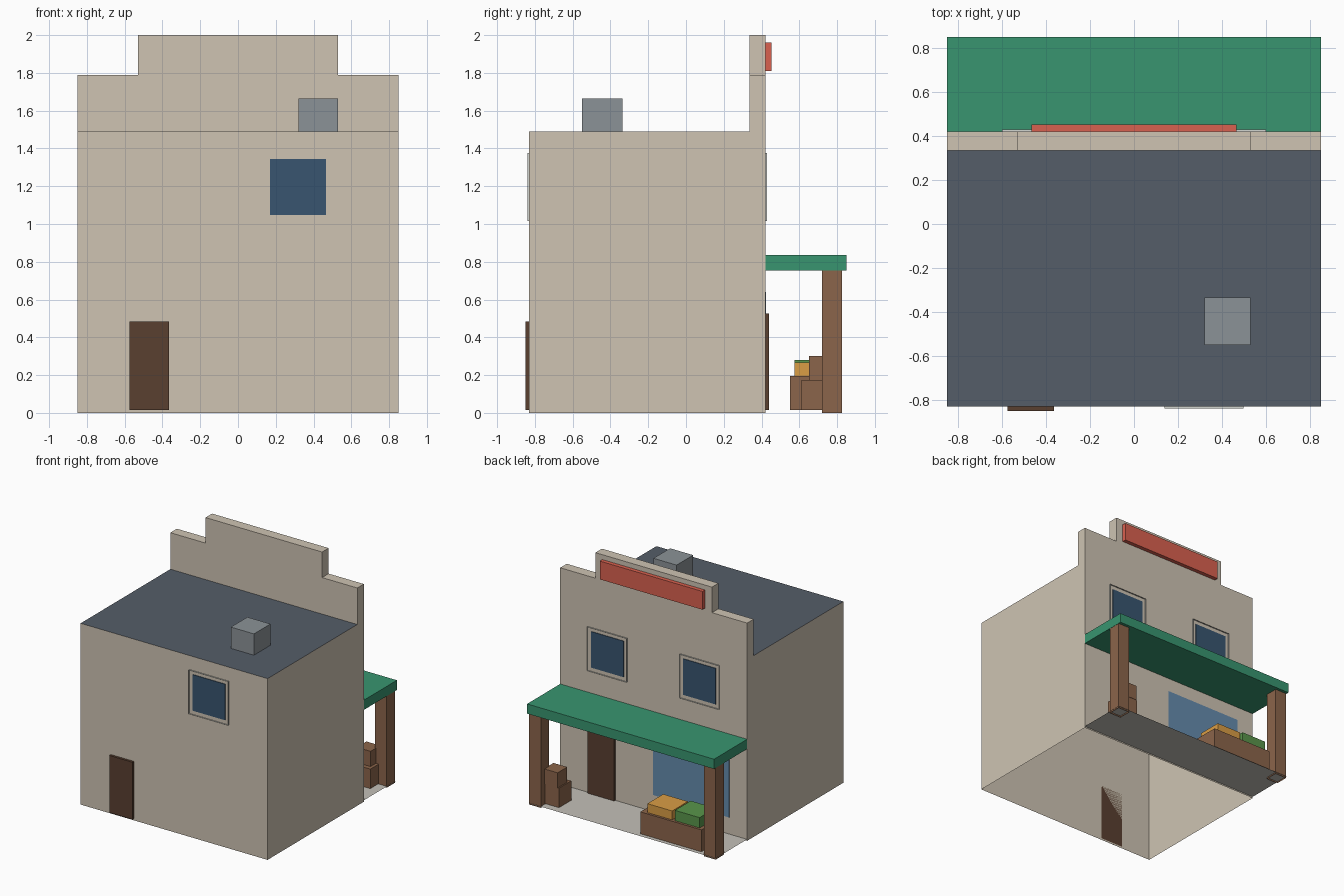
import bpy, bmesh

if "Cube" in bpy.data.objects:
    bpy.data.objects.remove(bpy.data.objects["Cube"])


def material(name, rgb):
    m = bpy.data.materials.new(name)
    m.diffuse_color = (*rgb, 1)
    m.use_nodes = True
    m.node_tree.nodes["Principled BSDF"].inputs["Base Color"].default_value = m.diffuse_color
    return m


WALL = material("plaster", (0.62, 0.55, 0.45))
ROOF = material("slate", (0.09, 0.11, 0.14))
GREEN = material("awning_green", (0.04, 0.30, 0.16))
WOOD = material("wood", (0.26, 0.13, 0.07))
DOOR = material("dark_wood", (0.10, 0.05, 0.03))
RED = material("sign_red", (0.70, 0.12, 0.08))
GLASS = material("glass", (0.04, 0.09, 0.16))
SHOP = material("shop_glass", (0.13, 0.26, 0.42))
TRIM = material("trim", (0.65, 0.67, 0.64))
METAL = material("metal", (0.26, 0.29, 0.31))
FLOOR = material("concrete", (0.55, 0.53, 0.48))
ORANGE = material("orange_produce", (0.70, 0.34, 0.06))
LEAF = material("green_produce", (0.10, 0.30, 0.07))


def finish(bm, name, mat):
    me = bpy.data.meshes.new(name)
    bm.to_mesh(me)
    bm.free()
    me.materials.append(mat)
    ob = bpy.data.objects.new(name, me)
    bpy.context.collection.objects.link(ob)
    return ob


def box(name, x, y, z, mat, open_bottom=False, open_top=False):
    """Box from min/max ranges, optionally without its bottom or top face."""
    bm = bmesh.new()
    bmesh.ops.create_cube(bm, size=1)
    for v in bm.verts:
        v.co = [r[0] if c < 0 else r[1] for c, r in zip(v.co, (x, y, z))]
    bm.normal_update()
    drop = [f for f in bm.faces if (open_bottom and f.normal.z < -0.5)
            or (open_top and f.normal.z > 0.5)]
    bmesh.ops.delete(bm, geom=drop, context='FACES')
    return finish(bm, name, mat)


def sheet(name, x, y, z, mat):
    bm = bmesh.new()
    bm.faces.new([bm.verts.new((px, py, z)) for px, py in
                  ((x[0], y[0]), (x[1], y[0]), (x[1], y[1]), (x[0], y[1]))])
    return finish(bm, name, mat)


def window(name, cx, wall_y, side):
    """Square raised frame around a slightly recessed pane; side is +1 or -1 in y."""
    cz, half, inner = 1.195, 0.18, 0.148
    bm = bmesh.new()
    y = wall_y + side * 0.01
    pts = [bm.verts.new((cx + sx * half, y, cz + sz * half))
           for sx, sz in ((-1, -1), (1, -1), (1, 1), (-1, 1))]
    if side > 0:
        pts.reverse()
    face = bm.faces.new(pts)
    bmesh.ops.inset_region(bm, faces=[face], thickness=half - inner, use_boundary=True)
    bmesh.ops.delete(bm, geom=[face], context='FACES')
    ring = bmesh.ops.extrude_face_region(bm, geom=bm.faces[:])
    for v in ring["geom"]:
        if isinstance(v, bmesh.types.BMVert):
            v.co.y = wall_y
    bmesh.ops.recalc_face_normals(bm, faces=bm.faces[:])
    finish(bm, name + "_frame", TRIM)
    box(name + "_pane", (cx - inner, cx + inner),
        sorted((wall_y, wall_y + side * 0.005)), (cz - inner, cz + inner), GLASS)


W = (-0.85, 0.85)

# Building shell and flat roof
box("walls", W, (-0.83, 0.42), (0, 1.49), WALL, open_bottom=True, open_top=True)
sheet("roof", W, (-0.83, 0.335), 1.49, ROOF)

# Stepped parapet extruded from its outline
bm = bmesh.new()
outline = [(-0.85, 1.49), (0.85, 1.49), (0.85, 1.79), (0.53, 1.79),
           (0.53, 2.0), (-0.53, 2.0), (-0.53, 1.79), (-0.85, 1.79)]
f = bm.faces.new([bm.verts.new((x, 0.335, z)) for x, z in outline])
ext = bmesh.ops.extrude_face_region(bm, geom=[f])
for v in ext["geom"]:
    if isinstance(v, bmesh.types.BMVert):
        v.co.y = 0.42
bmesh.ops.recalc_face_normals(bm, faces=bm.faces[:])
bm.normal_update()
bmesh.ops.delete(bm, geom=[q for q in bm.faces if q.normal.z < -0.5], context='FACES')
finish(bm, "parapet", WALL)

# Sign board and rooftop vent
box("sign_board", (-0.467, 0.467), (0.42, 0.453), (1.81, 1.96), RED)
box("roof_vent", (0.32, 0.53), (-0.55, -0.335), (1.49, 1.665), METAL)

# Windows and doors
window("rear_window", 0.318, -0.83, -1)
for n, cx in (("left", 0.42), ("right", -0.42)):
    window("shop_upper_" + n + "_window", cx, 0.42, 1)
box("shop_window", (-0.69, 0.005), (0.42, 0.424), (0.15, 0.64), SHOP)
box("shop_door", (0.345, 0.59), (0.42, 0.44), (0.015, 0.525), DOOR)
box("rear_door", (-0.575, -0.365), (-0.85, -0.83), (0.015, 0.485), DOOR)

# Porch: floor, awning and posts
sheet("porch_floor", W, (0.42, 0.83), 0.012, FLOOR)
box("awning", W, (0.42, 0.85), (0.755, 0.835), GREEN)
for n, x in (("left", (0.742, 0.848)), ("right", (-0.848, -0.742))):
    box(n + "_post", x, (0.72, 0.826), (0, 0.755), WOOD, open_bottom=True)

# Produce stand
box("produce_stand", (-0.70, -0.145), (0.55, 0.80), (0.015, 0.195), WOOD)
box("orange_tray", (-0.42, -0.195), (0.575, 0.78), (0.195, 0.268), ORANGE)
box("green_tray", (-0.67, -0.445), (0.575, 0.78), (0.195, 0.28), LEAF)

# Stacked crates
box("lower_crate", (0.615, 0.775), (0.612, 0.772), (0.015, 0.175), WOOD)
box("upper_crate", (0.625, 0.75), (0.65, 0.775), (0.175, 0.30), WOOD)
